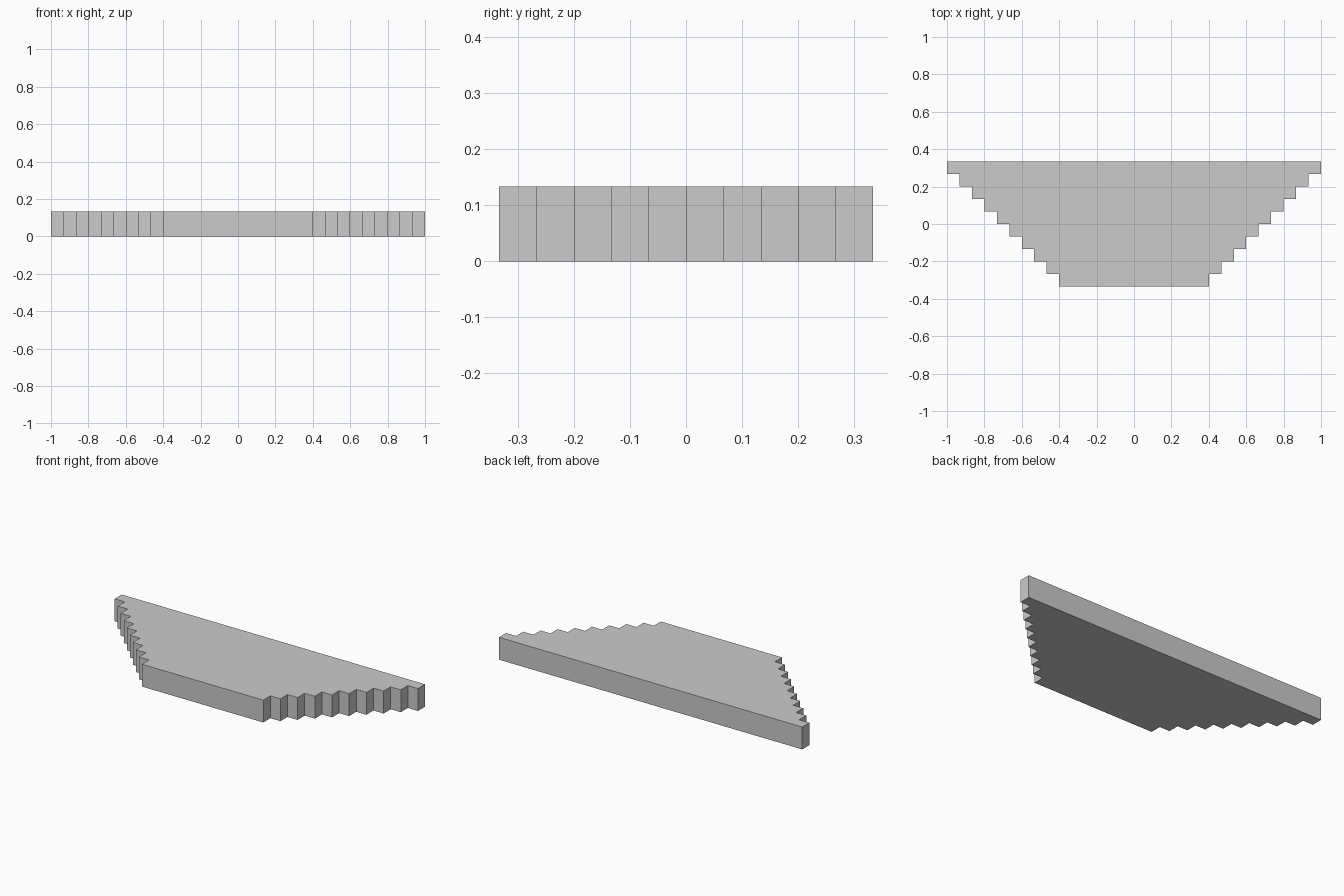
import bpy, bmesh

if "Cube" in bpy.data.objects:
    bpy.data.objects.remove(bpy.data.objects["Cube"])

STEP = 1 / 15      # stair size in x and y
ROWS = 10
HEIGHT = 2 * STEP
FRONT_HALF = 0.4   # half width of the front edge

# Right-hand staircase profile, front to back
right = []
for i in range(ROWS):
    x = FRONT_HALF + i * STEP
    y = (i - ROWS / 2) * STEP
    right += [(x, y), (x, y + STEP)]

# Mirror to close the outline
outline = right + [(-x, y) for x, y in reversed(right)]

# Extrude the outline into a solid slab
bm = bmesh.new()
base = bm.faces.new([bm.verts.new((x, y, 0)) for x, y in outline])
ext = bmesh.ops.extrude_face_region(bm, geom=[base], use_keep_orig=True)
top = [v for v in ext["geom"] if isinstance(v, bmesh.types.BMVert)]
bmesh.ops.translate(bm, verts=top, vec=(0, 0, HEIGHT))
bmesh.ops.recalc_face_normals(bm, faces=bm.faces[:])

mesh = bpy.data.meshes.new("stepped_plate")
bm.to_mesh(mesh)
bm.free()
bpy.context.collection.objects.link(bpy.data.objects.new("stepped_plate", mesh))
